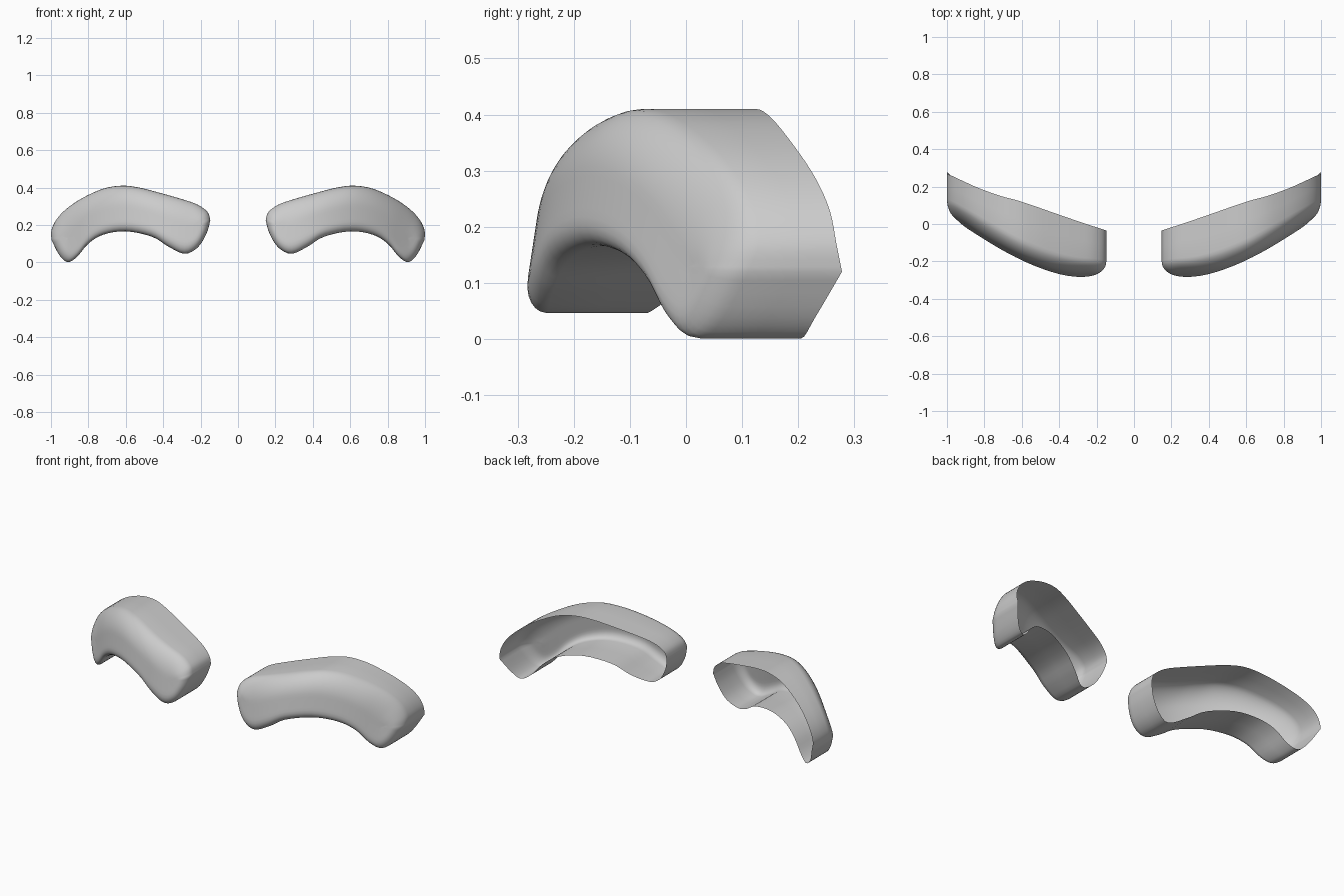
import bpy, bmesh
from mathutils import Vector

if "Cube" in bpy.data.objects:
    bpy.data.objects.remove(bpy.data.objects["Cube"])

# Upper and lower edge of one arched brow: (x, z, y of the open back edge)
TOP = [(.148, .225, -.035), (.162, .268, -.03), (.215, .308, -.013), (.30, .338, .015),
       (.43, .375, .06), (.53, .40, .095), (.62, .41, .125), (.72, .394, .152),
       (.83, .345, .192), (.915, .288, .23), (.97, .23, .256), (.998, .17, .268), (.997, .12, .278)]
BOTTOM = [(.148, .225, -.035), (.168, .155, -.05), (.215, .08, -.062), (.285, .046, -.07),
          (.37, .083, -.02), (.46, .137, .02), (.60, .166, .075), (.72, .148, .12),
          (.80, .1, .155), (.86, .03, .18), (.91, .001, .205), (.955, .038, .23), (.997, .12, .278)]
# Centre line of the front face: (x, z, roll-back depth of the upper edge)
SPINE = [(.25, .19, .05), (.25, .19, .055), (.255, .19, .065), (.29, .20, .07), (.39, .24, .08),
         (.49, .27, .085), (.61, .29, .085), (.72, .275, .085), (.81, .23, .08), (.87, .17, .07),
         (.90, .14, .065), (.91, .13, .06), (.915, .13, .05)]
SUB = 4
TILT = .15          # the face leans back towards the top
LEVELS = [0, .02, .06, .12, .2, .3, .42, .55, .7, .85, 1]


def smooth(points):
    """Catmull-Rom resampling."""
    p = [Vector(q) for q in points]
    out = []
    for i in range(len(p) - 1):
        a, b, c, d = p[max(i - 1, 0)], p[i], p[i + 1], p[min(i + 2, len(p) - 1)]
        for s in range(SUB):
            t = s / SUB
            out.append(.5 * (2 * b + (c - a) * t + (2 * a - 5 * b + 4 * c - d) * t * t
                             + (3 * b - a - 3 * c + d) * t ** 3))
    return out + [p[-1]]


def front(x):
    """Sweep of the front face, curving back towards the outer end."""
    u = (x - .2) / .25
    return -.265 + .025 * u + .0425 * u * (u - 1) - .035 / 6 * u * (u - 1) * (u - 2)


def half_rows(edge, spine, upper):
    rows = []
    n = len(edge) - 1
    for i, (e, s) in enumerate(zip(edge, spine)):
        blend = min(1, i / n * 5, (1 - i / n) * 5)
        end_depth = spine[0].z if i < n / 2 else spine[-1].z
        depth = s.z if upper else end_depth + (.045 - end_depth) * blend
        width = .45 + (.45 if upper else -.05) * blend
        wall = front(e.x) + depth + TILT * (e.y - s.y)
        row = [(e.x, e.y, e.z), (e.x, e.y, (e.z + wall) / 2)]     # side wall
        for t in LEVELS:                                          # rounded rim and face
            x, z = e.x + (s.x - e.x) * t, e.y + (s.y - e.y) * t
            k = max(0, 1 - t / width)
            row.append((x, z, front(x) + TILT * (z - s.y) + depth * (1 - (1 - k * k) ** .5)))
        rows.append([(x, y, z) for x, z, y in row])
    return rows


def brow(name, side):
    bm = bmesh.new()
    spine = smooth(SPINE)
    for edge, upper in ((TOP, True), (BOTTOM, False)):
        grid = [[bm.verts.new((side * x, y, z)) for x, y, z in row]
                for row in half_rows(smooth(edge), spine, upper)]
        for a, b in zip(grid, grid[1:]):
            for j in range(len(a) - 1):
                bm.faces.new((a[j], b[j], b[j + 1], a[j + 1]))
    bmesh.ops.remove_doubles(bm, verts=bm.verts, dist=.0008)
    bmesh.ops.recalc_face_normals(bm, faces=bm.faces)
    if sum(f.normal.y * f.calc_area() for f in bm.faces) > 0:
        bmesh.ops.reverse_faces(bm, faces=bm.faces)
    mesh = bpy.data.meshes.new(name)
    bm.to_mesh(mesh)
    bm.free()
    mesh.shade_smooth()
    bpy.context.collection.objects.link(bpy.data.objects.new(name, mesh))


# Matching pair of open-backed shells
brow("right_brow", 1)
brow("left_brow", -1)
